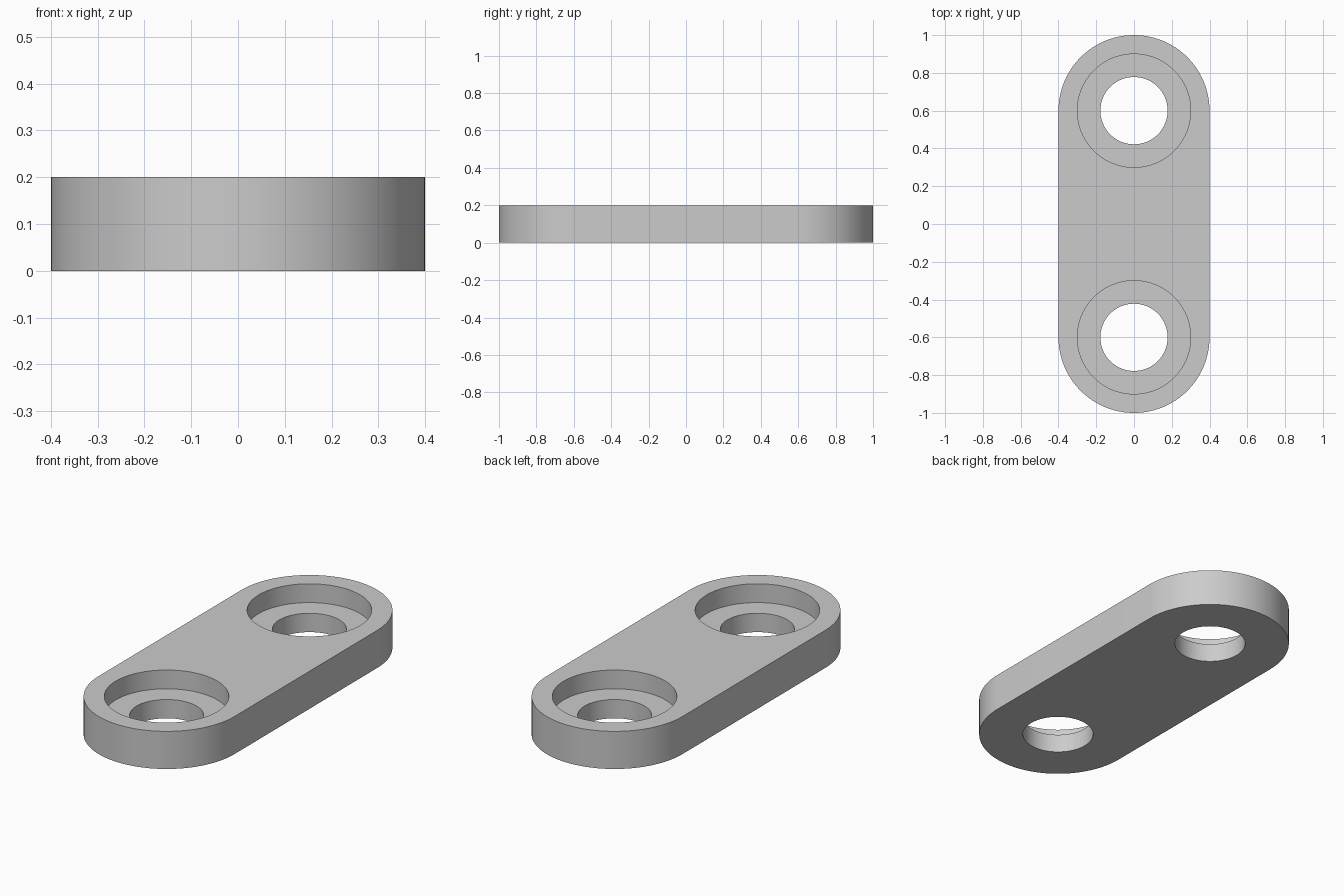
import bpy, bmesh, math

if "Cube" in bpy.data.objects:
    bpy.data.objects.remove(bpy.data.objects["Cube"])

HALF_W, CENTRE_Y, HEIGHT = 0.4, 0.6, 0.2
BORE_R, HOLE_R, STEP_Z = 0.3, 0.178, 0.1
SEG = 96

grey = bpy.data.materials.new("plain_grey")
grey.diffuse_color = (0.6, 0.6, 0.6, 1)
grey.use_nodes = True
grey.node_tree.nodes["Principled BSDF"].inputs["Base Color"].default_value = grey.diffuse_color


def prism(name, outline, z0, z1):
    """Solid prism from a counter-clockwise outline."""
    bm = bmesh.new()
    base = bm.faces.new([bm.verts.new((x, y, z0)) for x, y in outline])
    ext = bmesh.ops.extrude_face_region(bm, geom=[base], use_keep_orig=True)
    top = [v for v in ext["geom"] if isinstance(v, bmesh.types.BMVert)]
    bmesh.ops.translate(bm, vec=(0, 0, z1 - z0), verts=top)
    bmesh.ops.recalc_face_normals(bm, faces=bm.faces)
    mesh = bpy.data.meshes.new(name)
    bm.to_mesh(mesh)
    bm.free()
    mesh.materials.append(grey)
    obj = bpy.data.objects.new(name, mesh)
    bpy.context.collection.objects.link(obj)
    return obj


def arc(r, cy, start, sweep, n):
    return [(r * math.cos(start + sweep * i / n), cy + r * math.sin(start + sweep * i / n))
            for i in range(n + 1)]


# Rounded link plate
outline = (arc(HALF_W, CENTRE_Y, 0, math.pi, SEG // 2)
           + arc(HALF_W, -CENTRE_Y, math.pi, math.pi, SEG // 2))
plate = prism("link_plate", outline, 0, HEIGHT)
bpy.context.view_layer.objects.active = plate
plate.select_set(True)

# Stepped holes: a wide counterbore from above and a narrow through hole
for cy in (-CENTRE_Y, CENTRE_Y):
    for label, r, z0 in (("counterbore", BORE_R, STEP_Z), ("through_hole", HOLE_R, -0.1)):
        cutter = prism(label + "_cutter", arc(r, cy, 0, math.tau, SEG)[:-1], z0, HEIGHT + 0.1)
        cutter.hide_render = True
        mod = plate.modifiers.new(label, "BOOLEAN")
        mod.operation, mod.solver, mod.object = "DIFFERENCE", "EXACT", cutter
        bpy.ops.object.modifier_apply(modifier=mod.name)
        bpy.data.objects.remove(cutter)

# Smooth round walls with crisp rims
bpy.ops.object.shade_smooth_by_angle(angle=math.radians(30))
